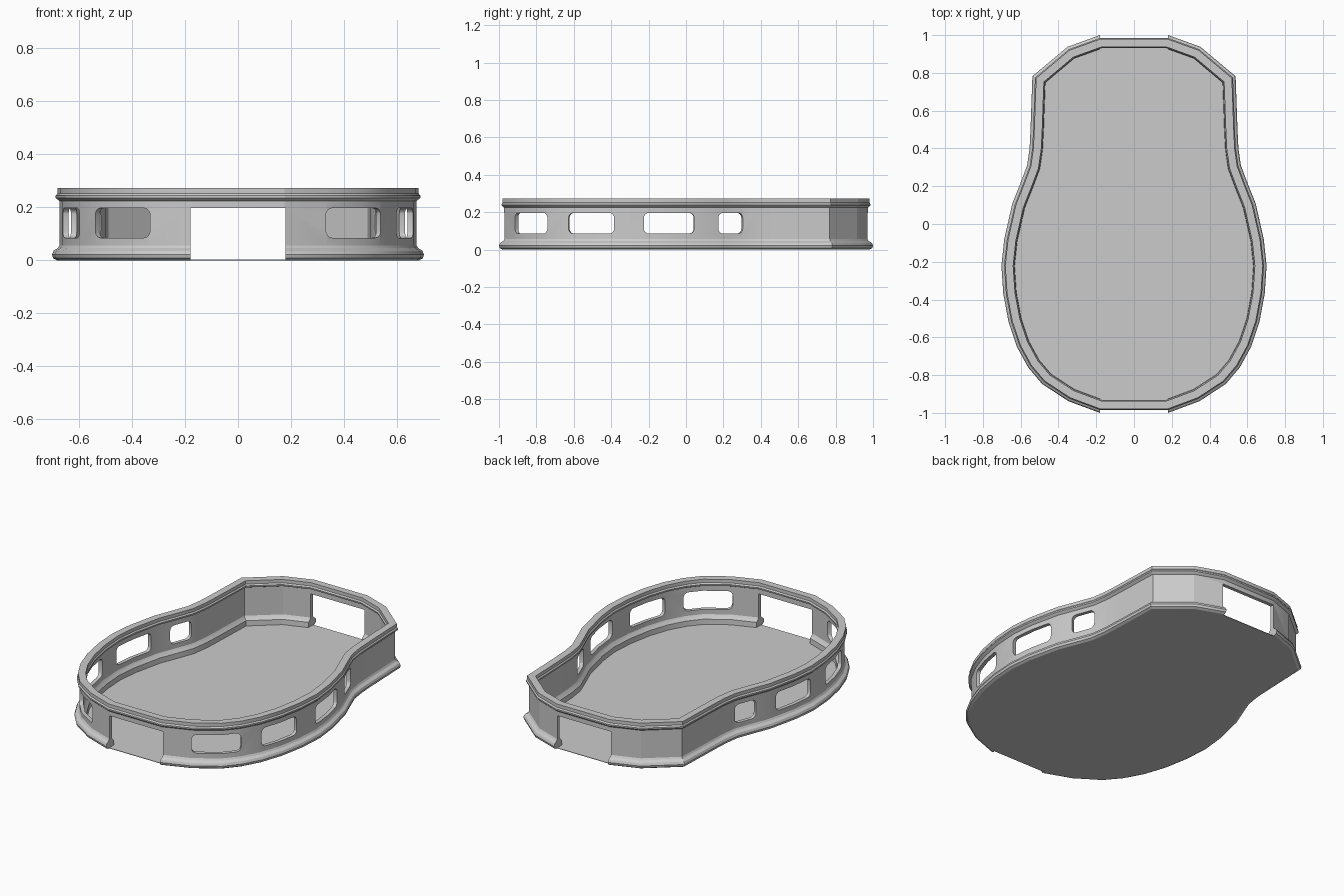
import bpy, bmesh
from math import sin, cos, pi
from mathutils import Vector

if "Cube" in bpy.data.objects:
    bpy.data.objects.remove(bpy.data.objects["Cube"])

# Right half of the base outline, front to back, then mirrored
half = [(.18, -1), (.347, -.938), (.486, -.847), (.56, -.76), (.62, -.65),
        (.664, -.52), (.692, -.37), (.702, -.22), (.687, -.08), (.645, .106),
        (.60, .22), (.566, .31), (.553, .40), (.548, .50), (.538, .782),
        (.352, .938), (.18, 1)]
outline = [Vector(p) for p in half] + [Vector((-x, y)) for x, y in reversed(half)]

# Wall cross-section: (inset from outline, height), up the outside, down the inside
section = [(.018, 0), (.004, .008), (0, .022), (.006, .036), (.022, .046), (.028, .056),
           (.028, .224), (.021, .229), (.014, .236), (.014, .244), (.02, .252),
           (.02, .272), (.062, .272), (.062, .252), (.068, .244), (.066, .234),
           (.05, .226), (.05, .056), (.056, .046), (.068, .034), (.07, 0)]


def inset(d):
    """Outline moved inward by d with mitred corners."""
    out, n = [], len(outline)
    for i, p in enumerate(outline):
        a = (p - outline[i - 1]).normalized()
        b = (outline[(i + 1) % n] - p).normalized()
        na, nb = Vector((-a.y, a.x)), Vector((-b.y, b.x))
        m = (na + nb).normalized()
        out.append(p + m * d / m.dot(na))
    return out


def finish(bm, name):
    bmesh.ops.recalc_face_normals(bm, faces=bm.faces)
    mesh = bpy.data.meshes.new(name)
    bm.to_mesh(mesh)
    bm.free()
    ob = bpy.data.objects.new(name, mesh)
    bpy.context.collection.objects.link(ob)
    return ob


def prism(bm, loop, shift):
    """Closed prism from a loop of points pushed along a vector."""
    a = [bm.verts.new(p) for p in loop]
    b = [bm.verts.new(p + shift) for p in loop]
    bm.faces.new(a)
    bm.faces.new(b[::-1])
    for i in range(len(a)):
        j = (i + 1) % len(a)
        bm.faces.new((a[i], b[i], b[j], a[j]))


# Wall with base moulding and top rim
bm = bmesh.new()
rings = [[bm.verts.new((p.x, p.y, z)) for p in inset(d)] for d, z in section]
for k, r in enumerate(rings):
    s = rings[(k + 1) % len(rings)]
    for i in range(len(r)):
        j = (i + 1) % len(r)
        bm.faces.new((r[i], r[j], s[j], s[i]))
wall = finish(bm, "wall")

# Thin floor
bm = bmesh.new()
prism(bm, [Vector((p.x, p.y, 0)) for p in inset(.028)], Vector((0, 0, .003)))
finish(bm, "floor")

# Cutters: rounded windows on both sides, one doorway box through front and back
bm = bmesh.new()
windows = [((.335, -.918), (.535, -.737)), ((.605, -.63), (.664, -.385)),
           ((.675, -.225), (.637, .045)), ((.593, .175), (.541, .305))]
z0, z1, r = .085, .197, .028
for side in (1, -1):
    for a, b in windows:
        a, b = Vector((side * a[0], a[1], 0)), Vector((side * b[0], b[1], 0))
        u, c, h = (b - a).normalized(), (a + b) / 2, (b - a).length / 2
        n = Vector((u.y, -u.x, 0))
        loop = []
        for q, (sx, sz) in enumerate([(1, 1), (-1, 1), (-1, -1), (1, -1)]):
            for k in range(5):
                t = (q + k / 4) * pi / 2
                loop.append(c + u * (sx * (h - r) + r * cos(t)) - n * .08 +
                            Vector((0, 0, (z0 + z1) / 2 + sz * ((z1 - z0) / 2 - r) + r * sin(t))))
        prism(bm, loop, n * .16)
door = [Vector((x, -1.2, z)) for x, z in ((-.179, -.1), (.179, -.1), (.179, .197), (-.179, .197))]
prism(bm, door, Vector((0, 2.4, 0)))
cutter = finish(bm, "opening_cutter")
cutter.hide_render = True

# Cut the openings, then drop the helper
mod = wall.modifiers.new("openings", 'BOOLEAN')
mod.operation, mod.solver, mod.object = 'DIFFERENCE', 'EXACT', cutter
bpy.context.view_layer.objects.active = wall
wall.select_set(True)
bpy.ops.object.modifier_apply(modifier=mod.name)
bpy.data.objects.remove(cutter)
bpy.ops.object.shade_smooth_by_angle(angle=.35)
